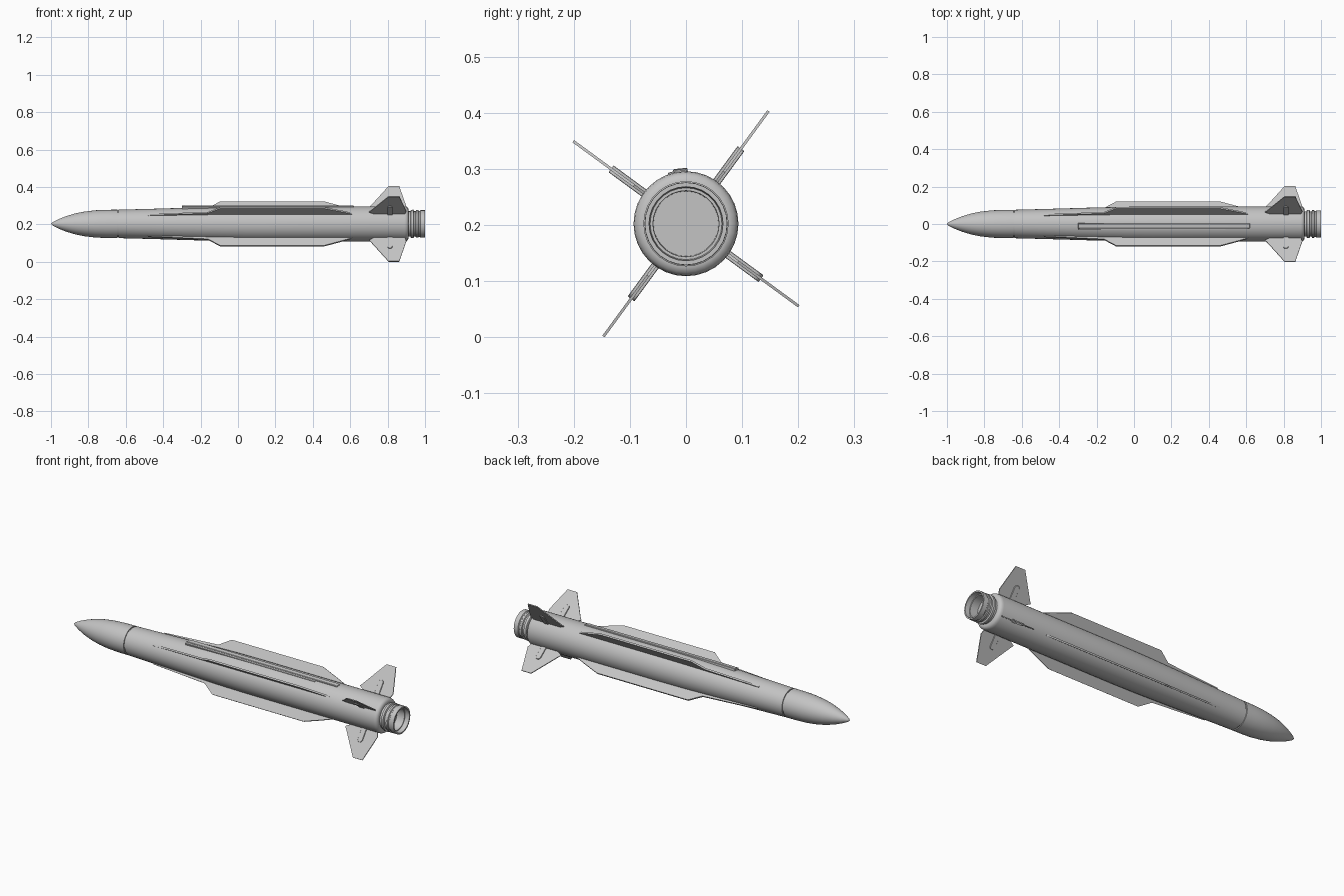
import bpy, bmesh
from math import radians, pi, sin, cos
from mathutils import Matrix, Vector

AXIS_Z = 0.2025
ANGLES = [53.8 + 90 * k for k in range(4)]

cube = bpy.data.objects.get("Cube")
if cube:
    bpy.data.objects.remove(cube, do_unlink=True)

grey = bpy.data.materials.new("light_grey")
grey.use_nodes = True
colour = (0.55, 0.55, 0.55, 1)
grey.diffuse_color = colour
grey.node_tree.nodes["Principled BSDF"].inputs["Base Color"].default_value = colour


def finish(name, bm, sharp=35):
    bmesh.ops.recalc_face_normals(bm, faces=bm.faces)
    mesh = bpy.data.meshes.new(name)
    bm.to_mesh(mesh)
    bm.free()
    mesh.materials.append(grey)
    obj = bpy.data.objects.new(name, mesh)
    bpy.context.collection.objects.link(obj)
    bpy.ops.object.select_all(action="DESELECT")
    obj.select_set(True)
    bpy.context.view_layer.objects.active = obj
    bpy.ops.object.shade_smooth_by_angle(angle=radians(sharp))
    return obj


def lathe(name, profile, sides=32):
    """Turn (x, radius) points around the long axis."""
    bm = bmesh.new()
    verts = [bm.verts.new((x, 0, r)) for x, r in profile]
    edges = [bm.edges.new(pair) for pair in zip(verts, verts[1:])]
    bmesh.ops.spin(bm, geom=verts + edges, cent=(0, 0, 0), axis=(1, 0, 0),
                   angle=2 * pi, steps=sides)
    bmesh.ops.remove_doubles(bm, verts=bm.verts, dist=1e-5)
    bmesh.ops.translate(bm, verts=bm.verts, vec=(0, 0, AXIS_Z))
    return finish(name, bm)


def plate(name, outline, thickness, angle, bevel=0):
    """Extrude an (x, radius) outline and stand it on the body at an angle."""
    bm = bmesh.new()
    face = bm.faces.new([bm.verts.new((x, -thickness / 2, r)) for x, r in outline])
    out = bmesh.ops.extrude_face_region(bm, geom=[face])
    moved = [g for g in out["geom"] if isinstance(g, bmesh.types.BMVert)]
    bmesh.ops.translate(bm, verts=moved, vec=(0, thickness, 0))
    if bevel:
        bmesh.ops.bevel(bm, geom=bm.edges[:], offset=bevel, segments=1, affect="EDGES")
    place = Matrix.Translation((0, 0, AXIS_Z)) @ Matrix.Rotation(radians(angle - 90), 4, "X")
    bm.transform(place)
    return finish(name, bm, 25)


def capsule(x, low, high, radius, steps=8):
    """Outline of a slot with round ends."""
    points = []
    for centre, start in ((high - radius, 0), (low + radius, pi)):
        for i in range(steps + 1):
            a = start + pi * i / steps
            points.append((x + radius * cos(a), centre + radius * sin(a)))
    return points


# Nose cone and body, separated by a fine seam
lathe("nose_cone", [(-1, 0), (-0.99, 0.01), (-0.96, 0.025), (-0.92, 0.041),
                    (-0.87, 0.056), (-0.82, 0.066), (-0.76, 0.073),
                    (-0.70, 0.0755), (-0.645, 0.076), (-0.645, 0.071)])
lathe("body", [(-0.645, 0.071), (-0.638, 0.071), (-0.638, 0.076), (-0.45, 0.081),
               (-0.25, 0.087), (-0.05, 0.092), (0.1, 0.0935), (0.89, 0.0935),
               (0.90, 0.092), (0.908, 0.087), (0.912, 0.078), (0.912, 0.06)])

# Ribbed nozzle with a recessed end
lathe("nozzle", [(0.905, 0.068), (0.922, 0.068), (0.925, 0.075), (0.938, 0.076),
                 (0.941, 0.068), (0.950, 0.068), (0.953, 0.074), (0.963, 0.074),
                 (0.966, 0.070), (0.972, 0.070), (0.975, 0.0735), (1.0, 0.0735),
                 (1.0, 0.066), (0.975, 0.064), (0.975, 0.059), (0.93, 0.058),
                 (0.93, 0)], 28)

# Four long wings, tail fins and fin hubs
wing = [(-0.48, 0.07), (-0.48, 0.084), (-0.16, 0.103), (-0.095, 0.146),
        (0.46, 0.146), (0.56, 0.113), (0.61, 0.095), (0.61, 0.07)]
fin = [(0.735, 0.088), (0.70, 0.108), (0.712, 0.122), (0.805, 0.249),
       (0.862, 0.249), (0.90, 0.115), (0.89, 0.088)]
for number, angle in enumerate(ANGLES, 1):
    plate(f"wing_{number}", wing, 0.009, angle)
    plate(f"tail_fin_{number}", fin, 0.005, angle)
    plate(f"fin_hub_{number}", capsule(0.812, 0.08, 0.166, 0.014), 0.015, angle, 0.001)

# Cable tunnel along the top, with a narrow side rail
plate("cable_tunnel", [(-0.30, 0.08), (-0.30, 0.097), (-0.28, 0.099),
                       (0.60, 0.099), (0.62, 0.097), (0.62, 0.08)], 0.026, 96, 0.002)
plate("tunnel_rail", [(-0.30, 0.08), (-0.30, 0.096), (0.49, 0.096), (0.49, 0.08)],
      0.012, 106, 0.001)
